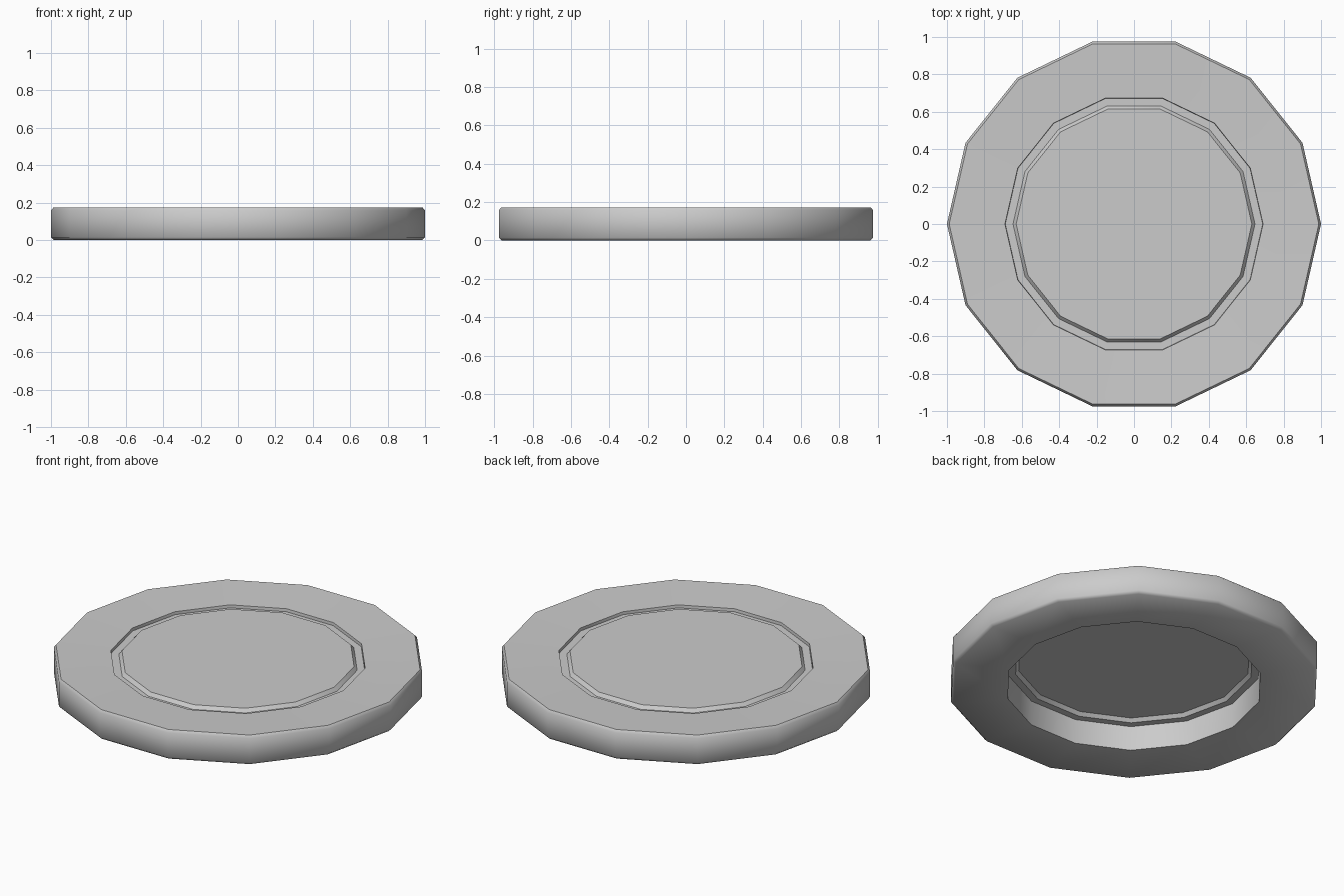
import bpy, bmesh, math

if "Cube" in bpy.data.objects:
    bpy.data.objects.remove(bpy.data.objects["Cube"])

SIDES = 14

def lathe(name, profile, closed=False, cap_first=False):
    """Revolve (radius, z) points around z with SIDES segments."""
    bm = bmesh.new()
    rings = [[bm.verts.new((r * math.cos(2 * math.pi * i / SIDES),
                            r * math.sin(2 * math.pi * i / SIDES), z))
              for i in range(SIDES)] for r, z in profile]
    pairs = list(zip(rings, rings[1:]))
    if closed:
        pairs.append((rings[-1], rings[0]))
    for a, b in pairs:
        for i in range(SIDES):
            j = (i + 1) % SIDES
            bm.faces.new((a[i], b[i], b[j], a[j]))
    if cap_first:
        bm.faces.new(rings[0])
    bmesh.ops.recalc_face_normals(bm, faces=bm.faces)
    if cap_first:
        # open sheet: make sure it faces up
        bm.normal_update()
        if max(bm.faces, key=lambda f: f.calc_area()).normal.z < 0:
            bmesh.ops.reverse_faces(bm, faces=bm.faces)
    mesh = bpy.data.meshes.new(name)
    bm.to_mesh(mesh)
    bm.free()
    obj = bpy.data.objects.new(name, mesh)
    bpy.context.collection.objects.link(obj)
    bpy.ops.object.select_all(action='DESELECT')
    obj.select_set(True)
    bpy.context.view_layer.objects.active = obj
    bpy.ops.object.shade_smooth_by_angle(angle=math.radians(50))
    return obj

# Outer ring: softened outer rim, top dipping slightly inward, plain inner wall
lathe("outer_ring", [(0.69, 0.0), (0.985, 0.0), (1.0, 0.015), (1.0, 0.158),
                     (0.988, 0.173), (0.69, 0.162), (0.688, 0.145)], closed=True)

# Thin centre panel: raised disc, short sloped edge and groove floor
lathe("centre_panel", [(0.63, 0.165), (0.647, 0.145), (0.69, 0.145)],
      cap_first=True)
